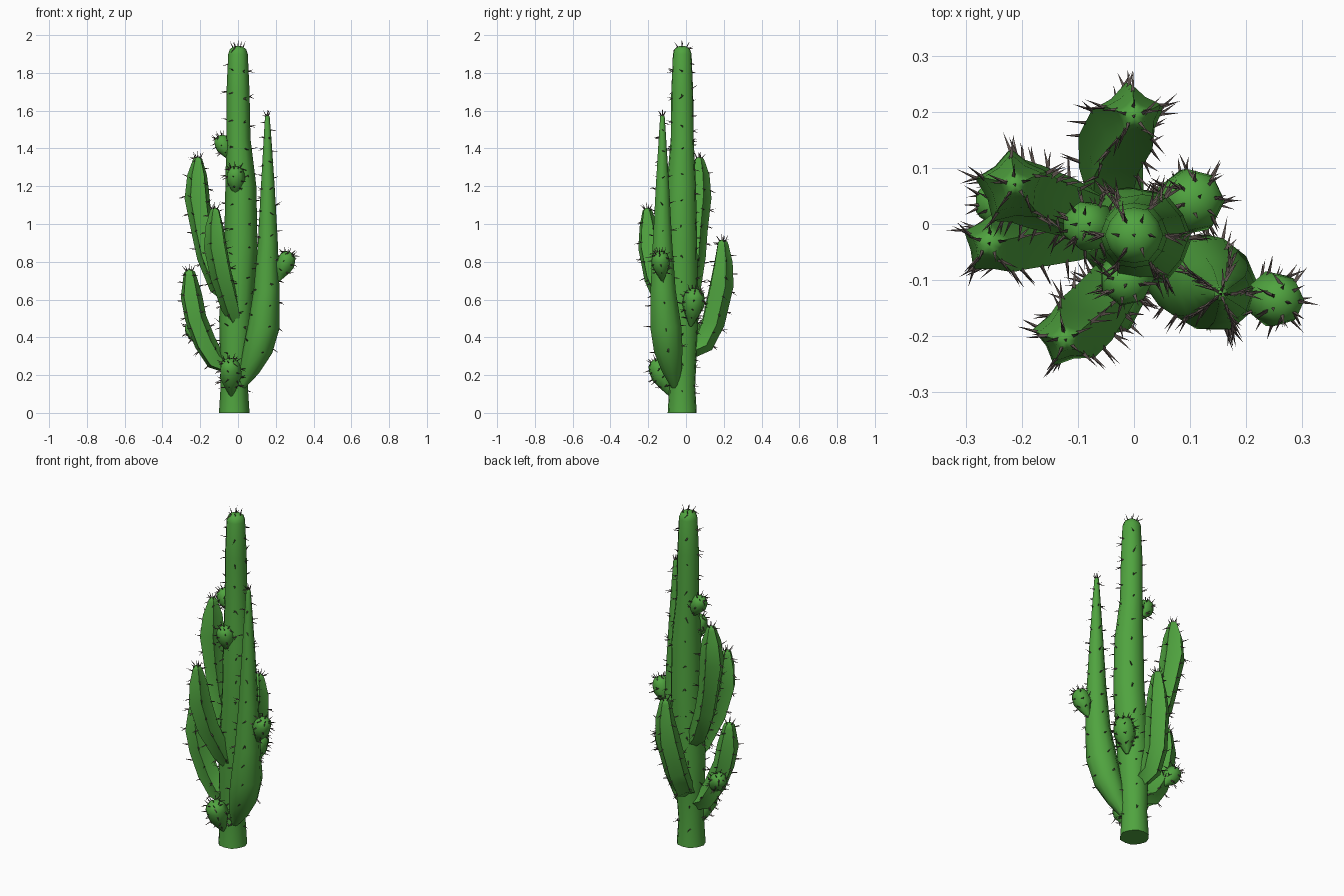
import bpy, bmesh, math, random
from mathutils import Vector

if "Cube" in bpy.data.objects:
    bpy.data.objects.remove(bpy.data.objects["Cube"])

random.seed(4)


def material(name, rgb):
    m = bpy.data.materials.new(name)
    m.diffuse_color = (*rgb, 1)
    m.use_nodes = True
    m.node_tree.nodes["Principled BSDF"].inputs["Base Color"].default_value = m.diffuse_color
    return m


GREEN = material("cactus_green", (0.08, 0.37, 0.05))
BROWN = material("spine_brown", (0.11, 0.085, 0.075))
spines = bmesh.new()


def spine(pos, direction, length):
    """Thin three-sided cone planted in the skin."""
    d = direction.normalized()
    u = d.orthogonal().normalized()
    v = d.cross(u)
    base = [spines.verts.new(pos - d * 0.006 + (u * math.cos(a) + v * math.sin(a)) * 0.0042)
            for a in (0, 2.094, 4.189)]
    tip = spines.verts.new(pos + d * length)
    for i in range(3):
        spines.faces.new((base[i], base[(i + 1) % 3], tip))


def jitter(s):
    return Vector([random.uniform(-s, s) for _ in range(3)])


def stem(name, path, sides, rib=1.0, turn=0.0, gap=0.12, skip=0.1, length=0.034):
    """Tube through (x, y, z, radius) points with a domed tip; rib < 1 pulls in every other side."""
    pts = [Vector(p[:3]) for p in path]
    rad = [p[3] for p in path]
    tans = [(pts[min(i + 1, len(pts) - 1)] - pts[max(i - 1, 0)]).normalized() for i in range(len(pts))]
    if name == "trunk":
        tans[0] = Vector((0, 0, 1))
    # dome rings after the last path point
    end, t, r = pts[-1], tans[-1], rad[-1]
    for a in (0.55, 1.0, 1.35):
        pts.append(end + t * r * 0.85 * math.sin(a))
        rad.append(r * math.cos(a))
        tans.append(t)
    u = Vector((1, 0, 0))
    bm = bmesh.new()
    rings, normals = [], []
    for p, r, t in zip(pts, rad, tans):
        u = (u - t * u.dot(t)).normalized()
        v = t.cross(u)
        dirs = [u * math.cos(turn + 2 * math.pi * k / sides) + v * math.sin(turn + 2 * math.pi * k / sides)
                for k in range(sides)]
        rings.append([bm.verts.new(p + d * r * (rib if k % 2 else 1)) for k, d in enumerate(dirs)])
        normals.append(dirs)
    for a, b in zip(rings, rings[1:]):
        for k in range(sides):
            j = (k + 1) % sides
            bm.faces.new((a[k], a[j], b[j], b[k]))
    bm.faces.new(rings[0][::-1])
    bm.faces.new(rings[-1])
    # rows of spines along the ribs
    step = 2 if sides > 7 else 1
    for k in range(0, sides, step):
        walked, nxt = 0.0, skip + random.uniform(0, gap * 0.5)
        for i in range(len(rings) - 2):
            a, b = rings[i][k].co, rings[i + 1][k].co
            seg = (b - a).length
            while nxt < walked + seg:
                f = (nxt - walked) / seg
                n = normals[i][k].lerp(normals[i + 1][k], f)
                for _ in range(random.choice((1, 2, 2))):
                    spine(a.lerp(b, f), n + jitter(0.45), length * random.uniform(0.75, 1.2))
                nxt += gap * random.uniform(0.85, 1.15)
            walked += seg
    # tuft on the tip
    t = tans[-1]
    for k in range(0, sides, step):
        spine(rings[-2][k].co.copy(), t + normals[-1][k] * 0.6 + jitter(0.2), length)
    spine(pts[-1], t + jitter(0.1), length * 0.95)
    finish(name, bm, GREEN)


def finish(name, bm, mat):
    bmesh.ops.recalc_face_normals(bm, faces=bm.faces)
    me = bpy.data.meshes.new(name)
    bm.to_mesh(me)
    bm.free()
    ob = bpy.data.objects.new(name, me)
    bpy.context.collection.objects.link(ob)
    me.materials.append(mat)
    bpy.ops.object.select_all(action='DESELECT')
    ob.select_set(True)
    bpy.context.view_layer.objects.active = ob
    bpy.ops.object.shade_smooth_by_angle(angle=math.radians(50))


def bud(name, root, tip, r):
    """Egg-shaped shoot with a pointed root."""
    a, b = Vector(root), Vector(tip)
    prof = ((0, 0.15), (0.25, 0.62), (0.5, 1.0), (0.72, 0.95))
    stem(name, [(*a.lerp(b, f), r * w) for f, w in prof], 7, gap=0.05, skip=0.05, length=0.03)


# main trunk
stem("trunk", [(-.02, -.02, 0, .081), (-.02, -.02, .14, .072), (-.015, -.02, .3, .08), (-.01, -.02, .5, .09),
               (.015, -.025, .9, .088), (.015, -.025, 1.2, .082), (.002, -.02, 1.45, .064),
               (0, -.02, 1.7, .061), (0, -.02, 1.9, .052)], 12, rib=.95, gap=.14)

# tall right arm, bulging low and tapering to a point
stem("right_arm", [(.02, -.06, .14, .02), (.06, -.075, .23, .055), (.105, -.095, .34, .08),
                   (.135, -.108, .46, .086), (.15, -.122, .65, .07), (.157, -.125, .9, .054),
                   (.157, -.125, 1.2, .037), (.156, -.125, 1.45, .021), (.155, -.125, 1.565, .013)],
     10, rib=.96, gap=.13, skip=.2)

# ribbed arms
stem("back_arm", [(-.03, .03, .34, .05), (-.04, .09, .37, .06), (-.035, .14, .48, .066),
                  (-.01, .185, .68, .068), (0, .195, .8, .052), (0, .193, .89, .032)],
     10, rib=.72, turn=math.pi / 2, gap=.1)
stem("upper_left_arm", [(-.04, .01, .6, .03), (-.1, .025, .67, .055), (-.16, .045, .83, .06),
                        (-.19, .055, .97, .06), (-.215, .065, 1.14, .07), (-.215, .07, 1.26, .055),
                        (-.213, .07, 1.33, .03)],
     10, rib=.72, turn=math.pi / 2, gap=.1)
stem("front_left_arm", [(0, -.05, .45, .025), (-.035, -.10, .55, .052), (-.085, -.165, .72, .062),
                        (-.117, -.195, .88, .064), (-.122, -.2, .99, .05), (-.122, -.205, 1.06, .03)],
     10, rib=.72, turn=math.pi / 2 + .3, gap=.1)
stem("lower_left_arm", [(-.04, -.01, .24, .04), (-.12, -.015, .28, .058), (-.175, -.02, .37, .062),
                        (-.225, -.03, .5, .06), (-.248, -.035, .62, .06), (-.256, -.035, .73, .035)],
     10, rib=.75, turn=math.pi / 2, gap=.1)

# small buds: root, tip, radius
BUDS = {"right_arm_bud": ((.215, -.125, .7), (.275, -.14, .86), .05),
        "trunk_top_left_bud": ((-.04, -.01, 1.34), (-.105, 0, 1.47), .046),
        "trunk_top_front_bud": ((-.01, -.075, 1.15), (-.015, -.11, 1.31), .05),
        "base_front_bud": ((-.035, -.08, .09), (-.045, -.17, .3), .06),
        "back_right_bud": ((.07, .025, .46), (.12, .05, .67), .06),
        "lower_left_arm_bud": ((-.18, .01, .36), (-.265, .05, .48), .048)}
for name, (root, tip, r) in BUDS.items():
    bud(name, root, tip, r)

# all spines as one part
finish("spines", spines, BROWN)
